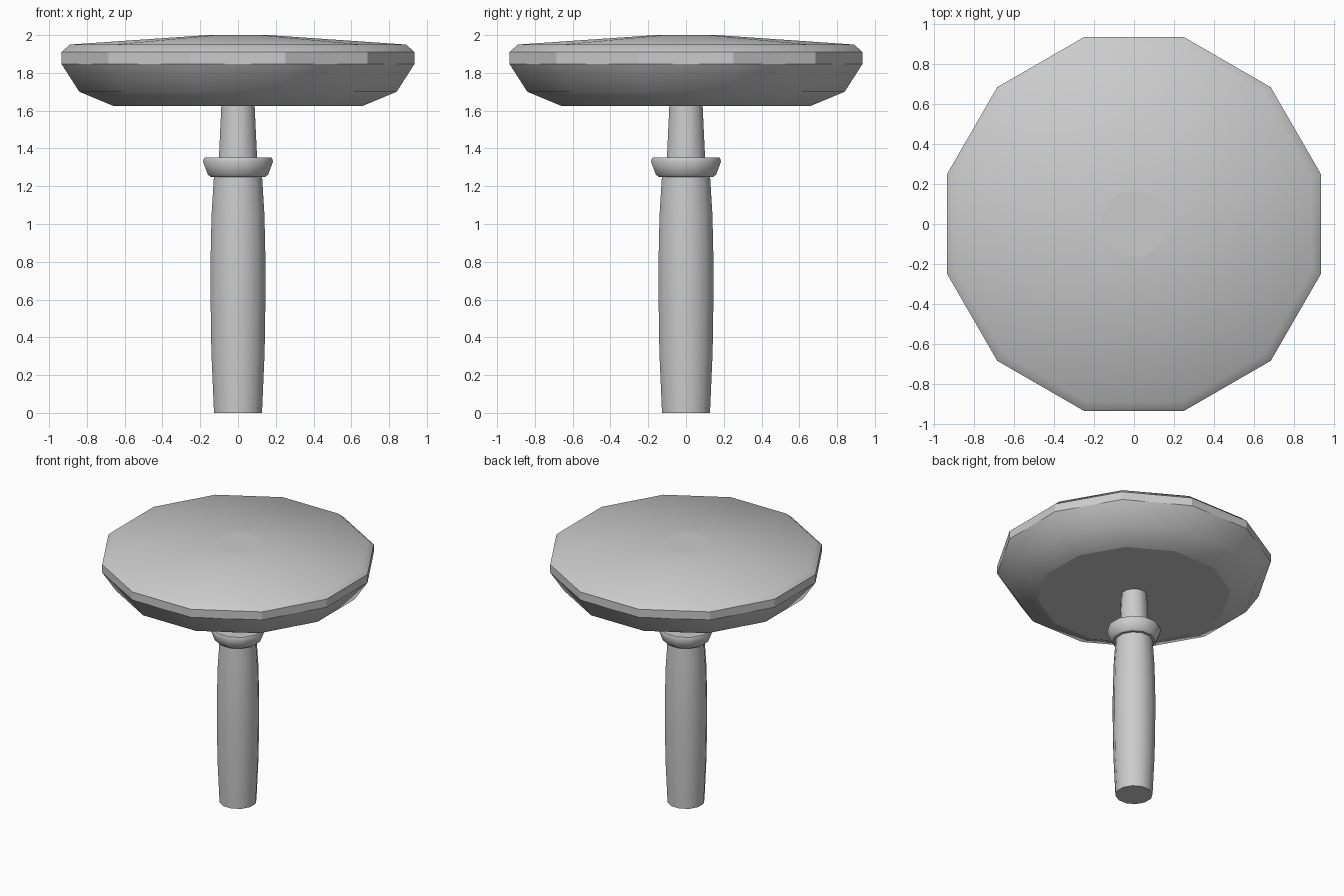
import bpy, bmesh, math

if "Cube" in bpy.data.objects:
    bpy.data.objects.remove(bpy.data.objects["Cube"])

SIDES = 12
TO_CORNER = 1 / math.cos(math.pi / SIDES)  # half-width across flats -> corner radius


def lathe(name, profile, flat_bands=()):
    """Closed 12-sided turned solid from (half_width, z) points, bottom to top."""
    bm = bmesh.new()
    rings = []
    for r, z in profile:
        ring = []
        for k in range(SIDES):
            a = math.tau * (k + 0.5) / SIDES
            ring.append(bm.verts.new((r * TO_CORNER * math.cos(a), r * TO_CORNER * math.sin(a), z)))
        rings.append(ring)
    for i, (lo, hi) in enumerate(zip(rings, rings[1:])):
        for k in range(SIDES):
            n = (k + 1) % SIDES
            f = bm.faces.new((lo[k], lo[n], hi[n], hi[k]))
            f.smooth = i not in flat_bands
    bm.faces.new(rings[0][::-1])
    bm.faces.new(rings[-1])
    mesh = bpy.data.meshes.new(name)
    bm.to_mesh(mesh)
    bm.free()
    obj = bpy.data.objects.new(name, mesh)
    bpy.context.collection.objects.link(obj)
    return obj


# Swelling handle
lathe("handle", [(0.127, 0), (0.141, 0.32), (0.146, 0.65), (0.146, 0.78),
                 (0.140, 1.05), (0.127, 1.26)])

# Flared collar
lathe("collar", [(0.145, 1.25), (0.160, 1.262), (0.186, 1.332), (0.178, 1.352)])

# Thin tapered neck
lathe("neck", [(0.102, 1.33), (0.087, 1.65)])

# Broad cap with a faceted rim and shallow crown
lathe("cap", [(0.66, 1.625), (0.84, 1.70), (0.935, 1.848), (0.935, 1.91),
              (0.89, 1.95), (0.16, 2.0)], flat_bands=(2,))
